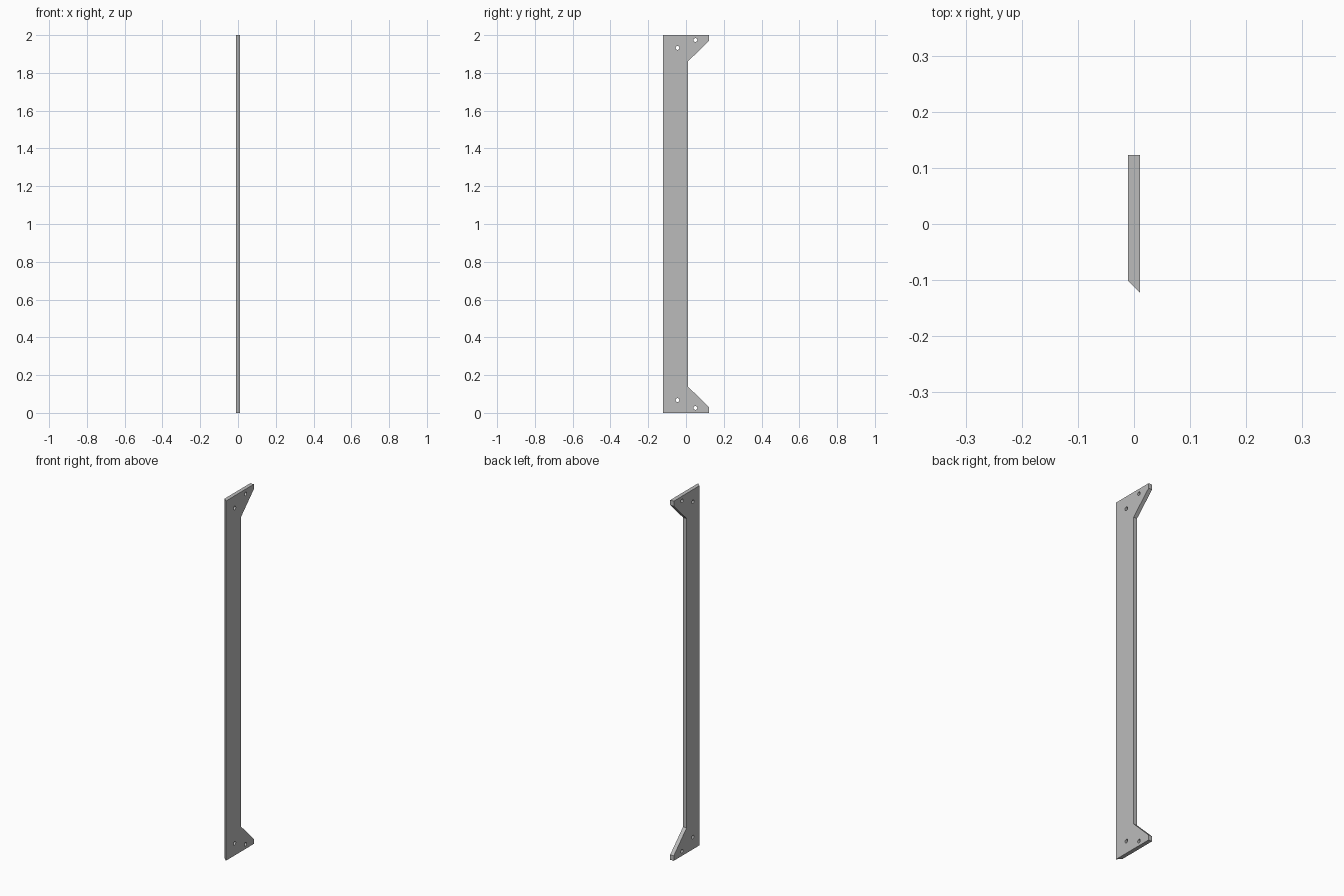
import bpy
import bmesh
from mathutils import Matrix, Vector

if "Cube" in bpy.data.objects:
    bpy.data.objects.remove(bpy.data.objects["Cube"], do_unlink=True)

HALF_T = 0.011   # half thickness of the plate
HALF_Y = 0.123   # half depth
HEIGHT = 2.0

grey = bpy.data.materials.new("plain grey")
grey.use_nodes = True
grey.diffuse_color = (0.5, 0.5, 0.5, 1)
grey.node_tree.nodes["Principled BSDF"].inputs["Base Color"].default_value = (0.5, 0.5, 0.5, 1)


def make_object(name, bm):
    bmesh.ops.recalc_face_normals(bm, faces=bm.faces)
    mesh = bpy.data.meshes.new(name)
    bm.to_mesh(mesh)
    bm.free()
    mesh.materials.append(grey)
    obj = bpy.data.objects.new(name, mesh)
    bpy.context.collection.objects.link(obj)
    return obj


# Side profile (y, z): lower half, then mirrored for the upper half
lower = [(-HALF_Y, 0), (HALF_Y, 0), (HALF_Y, 0.028), (0.01, 0.14)]
profile = lower + [(y, HEIGHT - z) for y, z in reversed(lower)]

bm = bmesh.new()
face = bm.faces.new([bm.verts.new((HALF_T, y, z)) for y, z in profile])
extruded = bmesh.ops.extrude_face_region(bm, geom=[face])
back = [v for v in extruded["geom"] if isinstance(v, bmesh.types.BMVert)]
bmesh.ops.translate(bm, verts=back, vec=Vector((-2 * HALF_T, 0, 0)))
# Mitred front edge
for v in back:
    if v.co.y < -HALF_Y + 0.001:
        v.co.y += 2 * HALF_T
plate = make_object("mitred_bracket_plate", bm)

# Bolt holes through both ends
bm = bmesh.new()
for y, z in ((-0.045, 0.068), (0.05, 0.026)):
    for height in (z, HEIGHT - z):
        bmesh.ops.create_cone(
            bm, cap_ends=True, segments=24, radius1=0.01, radius2=0.01, depth=0.1,
            matrix=Matrix.Translation((0, y, height)) @ Matrix.Rotation(1.5708, 4, "Y"))
cutter = make_object("bolt_hole_cutter", bm)
cutter.hide_render = True

cut = plate.modifiers.new("bolt holes", "BOOLEAN")
cut.operation = "DIFFERENCE"
cut.solver = "EXACT"
cut.object = cutter
bpy.context.view_layer.objects.active = plate
plate.select_set(True)
bpy.ops.object.modifier_apply(modifier=cut.name)
bpy.data.objects.remove(cutter, do_unlink=True)

# Smooth hole walls, sharp plate edges
bpy.ops.object.shade_smooth_by_angle(angle=0.5)
